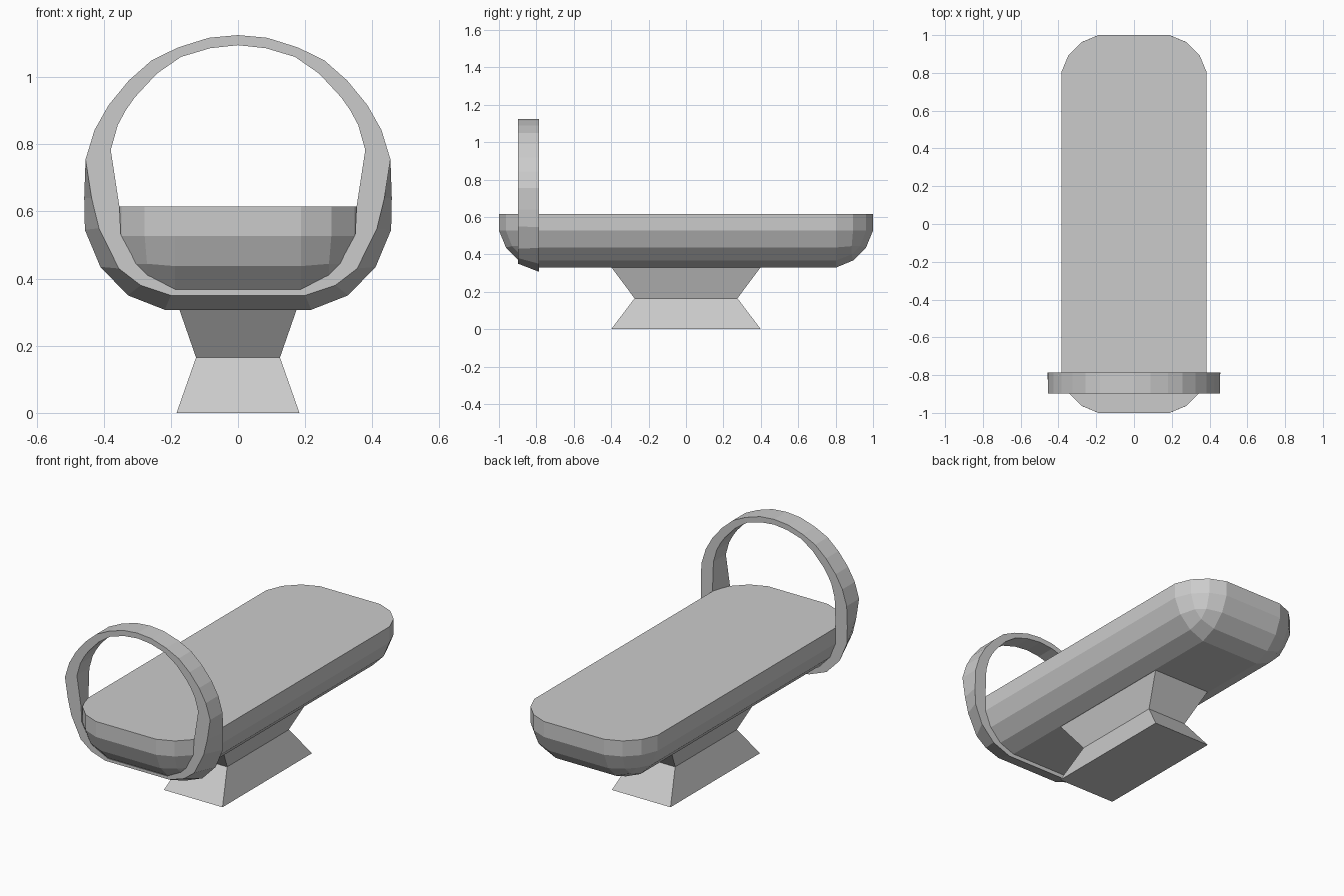
import bpy, bmesh

if "Cube" in bpy.data.objects:
    bpy.data.objects.remove(bpy.data.objects["Cube"])


def finish(name, bm):
    bmesh.ops.recalc_face_normals(bm, faces=bm.faces[:])
    mesh = bpy.data.meshes.new(name)
    bm.to_mesh(mesh)
    bm.free()
    obj = bpy.data.objects.new(name, mesh)
    bpy.context.collection.objects.link(obj)
    return obj


def loft(name, rings, closed=False):
    """Skin a list of equal-length closed rings; cap ends unless closed."""
    bm = bmesh.new()
    loops = [[bm.verts.new(p) for p in ring] for ring in rings]
    n, m = len(loops), len(loops[0])
    for i in range(n if closed else n - 1):
        a, b = loops[i], loops[(i + 1) % n]
        for j in range(m):
            k = (j + 1) % m
            bm.faces.new((a[j], a[k], b[k], b[j]))
    if not closed:
        bm.faces.new(loops[0])
        bm.faces.new(loops[-1])
    return finish(name, bm)


# Bed: box with rounded sides and underside, sharp top rim
Z0, Z1 = 0.33, 0.615
bm = bmesh.new()
bmesh.ops.create_cube(bm, size=1)
for v in bm.verts:
    v.co = (v.co.x * 0.77, v.co.y * 2, Z1 if v.co.z > 0 else Z0)
edges = [e for e in bm.edges if min(v.co.z for v in e.verts) < 0.4]
bmesh.ops.bevel(bm, geom=edges, offset=0.197, offset_type='OFFSET',
                segments=3, profile=0.42, affect='EDGES')
finish("bed", bm)

# Pedestal: waisted rectangular block
loft("pedestal", [[(-x, -y, z), (x, -y, z), (x, y, z), (-x, y, z)]
                  for x, y, z in ((0.183, 0.4, 0), (0.125, 0.275, 0.165),
                                  (0.183, 0.4, 0.332))])

# Hoop: (x, z) outlines of the right half, from the top down
outer_top = [(0, 1.125), (.087, 1.117), (.179, 1.088), (.257, 1.05),
             (.325, .99), (.385, .917), (.427, .843), (.454, .755)]
inner_top = [(0, 1.095), (.083, 1.086), (.17, 1.06), (.242, 1.01),
             (.307, .94), (.335, .90), (.358, .857), (.379, .783)]
# The lower part follows the tapering bed, so front and back differ
outer_front = outer_top + [(.436, .64), (.414, .55), (.355, .43), (.29, .38), (.2, .35)]
inner_front = inner_top + [(.353, .613), (.349, .53), (.30, .44), (.25, .40), (.185, .367)]
outer_back = outer_top + [(.458, .64), (.456, .545), (.41, .435), (.328, .35), (.218, .307)]
inner_back = inner_top + [(.385, .613), (.385, .53), (.35, .44), (.28, .365), (.19, .33)]


def section(i, s):
    layout = ((outer_front, -.897), (inner_front, -.897),
              (inner_back, -.786), (outer_back, -.786))
    return [(s * line[i][0], y, line[i][1]) for line, y in layout]


count = len(outer_front)
loft("hoop", [section(i, 1) for i in range(count)]
     + [section(i, -1) for i in range(count - 1, 0, -1)], closed=True)
